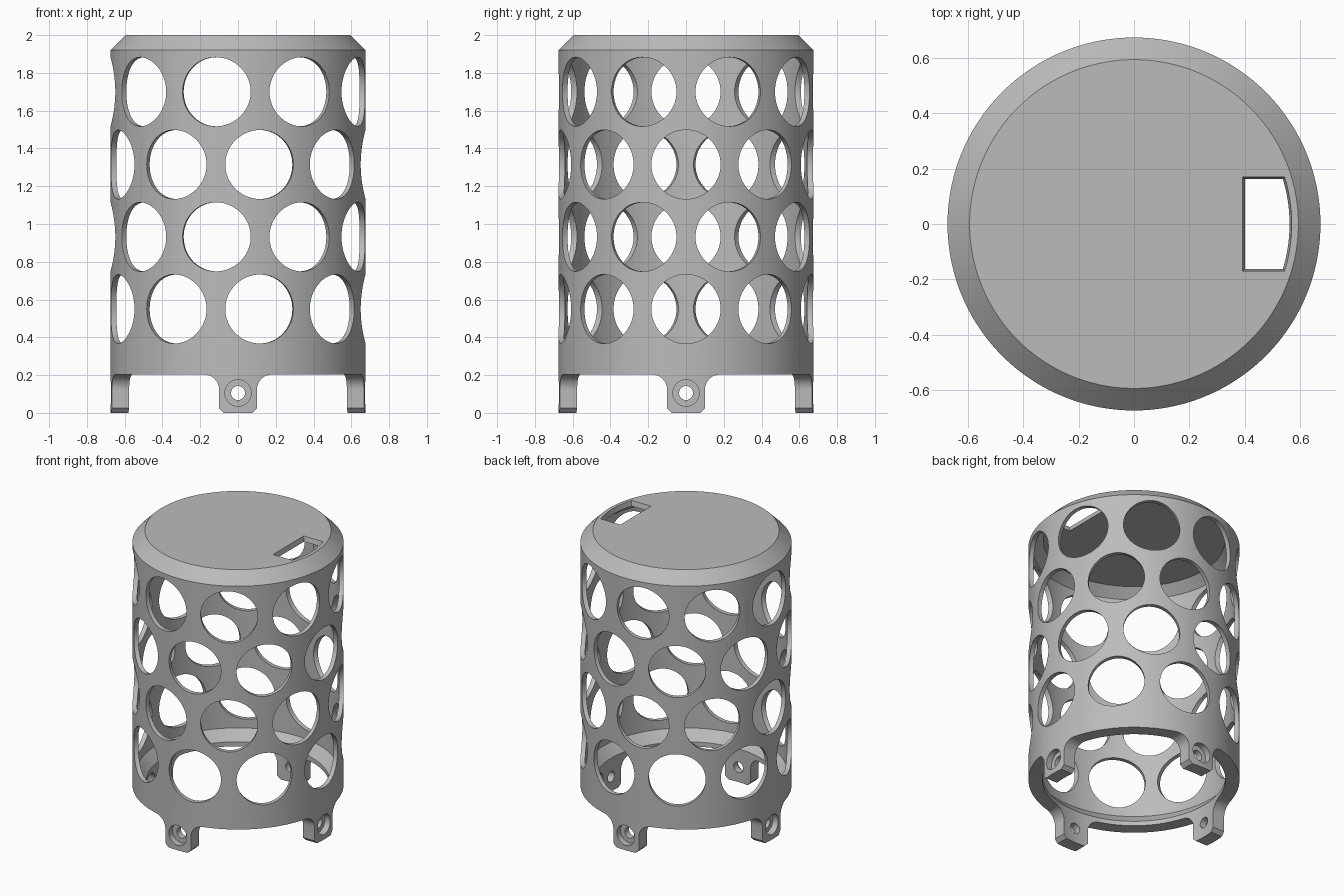
import bpy, bmesh, math
from mathutils import Matrix, Vector

cube = bpy.data.objects.get("Cube")
if cube:
    bpy.data.objects.remove(cube, do_unlink=True)

grey = bpy.data.materials.new("plain grey")
grey.use_nodes = True
grey.diffuse_color = (0.5, 0.5, 0.5, 1)
grey.node_tree.nodes["Principled BSDF"].inputs["Base Color"].default_value = (0.5, 0.5, 0.5, 1)

R = 0.675          # outer radius
WALL = 0.645       # inner radius of the perforated wall
FOOT = 0.585       # inner radius of the base ring and feet


def finish(name, bm):
    bmesh.ops.recalc_face_normals(bm, faces=bm.faces)
    mesh = bpy.data.meshes.new(name)
    bm.to_mesh(mesh)
    bm.free()
    mesh.materials.append(grey)
    obj = bpy.data.objects.new(name, mesh)
    bpy.context.collection.objects.link(obj)
    return obj


def loft(bm, rings):
    """Capped skin through rings with equal numbers of points."""
    loops = [[bm.verts.new(p) for p in ring] for ring in rings]
    for a, b in zip(loops, loops[1:]):
        for i in range(len(a)):
            j = (i + 1) % len(a)
            bm.faces.new((a[i], a[j], b[j], b[i]))
    bm.faces.new(loops[0][::-1])
    bm.faces.new(loops[-1])


def radial_cylinder(bm, angle, z, radius, start, end, sides=64):
    """Cylinder pointing outward from the main axis."""
    out = Vector((math.cos(angle), math.sin(angle), 0))
    side = Vector((-out.y, out.x, 0))
    up = Vector((0, 0, 1))
    turn = [2 * math.pi * i / sides for i in range(sides)]
    loft(bm, [[out * d + up * z + (side * math.cos(t) + up * math.sin(t)) * radius
               for t in turn] for d in (start, end)])


def cut(body, name, bm):
    cutter = finish(name, bm)
    cutter.hide_render = True
    mod = body.modifiers.new(name, "BOOLEAN")
    mod.operation = "DIFFERENCE"
    mod.solver = "EXACT"
    mod.object = cutter
    bpy.context.view_layer.objects.active = body
    bpy.ops.object.modifier_apply(modifier=name)
    bpy.data.objects.remove(cutter, do_unlink=True)


# Hollow shell with chamfered lid and thicker base ring
profile = [(0, 2), (0.595, 2), (R, 1.92), (R, 0), (FOOT, 0), (FOOT, 0.235),
           (WALL, 0.305), (WALL, 1.905), (0.58, 1.965), (0, 1.965)]
bm = bmesh.new()
verts = [bm.verts.new((r, 0, z)) for r, z in profile]
edges = [bm.edges.new(pair) for pair in zip(verts, verts[1:])]
bmesh.ops.spin(bm, geom=verts + edges, cent=(0, 0, 0), axis=(0, 0, 1),
               angle=2 * math.pi, steps=144, use_merge=True)
bmesh.ops.remove_doubles(bm, verts=bm.verts, dist=1e-5)
body = finish("perforated_cover", bm)

# Staggered rows of round holes
bm = bmesh.new()
for row, z in enumerate((0.55, 0.932, 1.315, 1.7)):
    for i in range(9):
        angle = math.radians(40 * i + 180 * (row % 2))
        radial_cylinder(bm, angle, z, 0.183, 0.56, 0.8)
cut(body, "wall_holes", bm)

# Openings between the feet, with chamfered toes and filleted tops
steps = [(0.075, -0.1), (0.075, 0), (0.1, 0.025)]
for i in range(9):
    t = math.pi / 2 * i / 8
    steps.append((0.18 - 0.08 * math.cos(t), 0.123 + 0.08 * math.sin(t)))
bm = bmesh.new()
for k in range(4):
    spin = Matrix.Rotation(k * math.pi / 2, 3, "Z")
    loft(bm, [[spin @ Vector((x, y, z)) for x, y in ((w, w), (1, w), (1, 1), (w, 1))]
              for w, z in steps])
cut(body, "foot_gaps", bm)

# Screw holes with counterbores in the four feet
for name, radius, start in (("counterbores", 0.07, 0.63), ("screw_holes", 0.037, 0.5)):
    bm = bmesh.new()
    for k in range(4):
        radial_cylinder(bm, k * math.pi / 2, 0.105, radius, start, 0.8, 32)
    cut(body, name, bm)


# Lid window with one curved side and a slight flare
def window(grow, z):
    half, radius = 0.163 + grow, 0.563 + grow
    reach = math.asin(half / radius)
    arc = [reach * (i / 8 - 1) for i in range(17)]
    left = 0.401 - grow
    return ([(left, -half, z)] + [(radius * math.cos(a), radius * math.sin(a), z) for a in arc]
            + [(left, half, z)])


bm = bmesh.new()
loft(bm, [window(0, 1.92), window(0, 1.965), window(0.008, 2), window(0.008, 2.1)])
cut(body, "lid_window", bm)

# Smooth curved walls with crisp edges
bpy.ops.object.select_all(action="DESELECT")
body.select_set(True)
bpy.context.view_layer.objects.active = body
bpy.ops.object.shade_smooth_by_angle(angle=math.radians(25))
